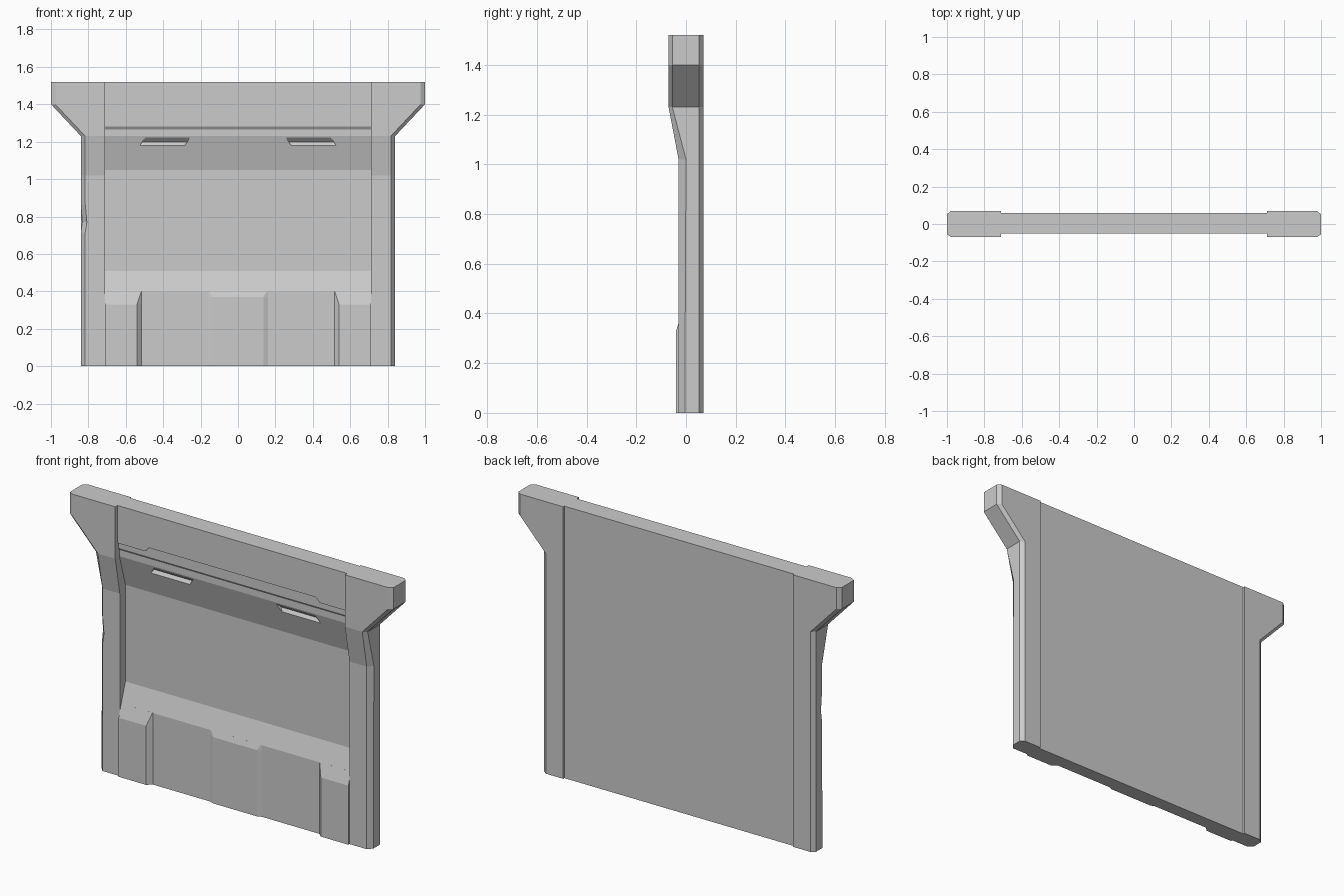
import bpy, bmesh

if "Cube" in bpy.data.objects:
    bpy.data.objects.remove(bpy.data.objects["Cube"])


def finish(name, bm):
    me = bpy.data.meshes.new(name)
    bm.to_mesh(me)
    bm.free()
    ob = bpy.data.objects.new(name, me)
    bpy.context.collection.objects.link(ob)
    return ob


def loft(name, rings):
    """Closed solid through rings that have equal point counts."""
    bm = bmesh.new()
    vs = [[bm.verts.new(p) for p in r] for r in rings]
    n = len(rings[0])
    for a, b in zip(vs, vs[1:]):
        for i in range(n):
            j = (i + 1) % n
            bm.faces.new((a[i], a[j], b[j], b[i]))
    bm.faces.new(vs[0])
    bm.faces.new(vs[-1])
    bmesh.ops.recalc_face_normals(bm, faces=bm.faces)
    return finish(name, bm)


def plate(name, outline):
    """Raised bevelled plate on the recessed wall, outline in x, z."""
    bm = bmesh.new()
    f = bm.faces.new([bm.verts.new((x, 0.02, z)) for x, z in outline])
    f.normal_update()
    if f.normal.y > 0:
        f.normal_flip()
    bmesh.ops.inset_region(bm, faces=[f], thickness=0.012, depth=0.009)
    return finish(name, bm)


def cut(ob, cutter):
    cutter.hide_render = True
    cutter.hide_viewport = True
    m = ob.modifiers.new("cut", 'BOOLEAN')
    m.object = cutter
    m.operation = 'DIFFERENCE'
    m.solver = 'EXACT'


# main wall panel: side profile (y, z) extruded along x
W = 0.71
profile = [(0.06, 0), (0.06, 1.52), (-0.043, 1.52), (-0.043, 1.28), (-0.033, 1.265),
           (-0.033, 1.23), (0.02, 1.05), (0.02, 0.51), (-0.017, 0.40), (-0.017, 0)]
panel = loft("wall_panel", [[(x, y, z) for y, z in profile] for x in (-W, W)])

# stepped top lip
lip = [(-W, 1.52), (-W, 1.31), (-0.54, 1.31), (-0.515, 1.335),
       (0.515, 1.335), (0.54, 1.31), (W, 1.31), (W, 1.52)]
loft("top_lip", [[(x, y, z) for x, z in lip] for y in (-0.05, 0.0)])

# pillars: z, outer x, front y, front edge of the outer side
levels = [(0, 0.84, -0.03, -0.005), (1.02, 0.84, -0.03, 0.0), (1.23, 0.84, -0.07, -0.055),
          (1.40, 1.0, -0.07, -0.055), (1.52, 1.0, -0.07, -0.055)]

for s, side in ((-1, "left"), (1, "right")):
    rings = [[(s * x, y, z) for x, y in
              ((W, f), (xo - 0.023, f), (xo, e), (xo, 0.052), (xo - 0.022, 0.07), (W, 0.07))]
             for z, xo, f, e in levels]
    pillar = loft(side + "_pillar", rings)

    # chipped edge on one pillar only
    if s < 0:
        chip = loft("chip_cutter", [
            [(-0.90, -0.06, z), (-0.817 + d, -0.06, z), (-0.817 + d, -0.031 + d, z),
             (-0.841 + d, -0.001 + d, z), (-0.90, -0.001 + d, z)]
            for z, d in ((0.71, 0), (0.77, 0.009), (0.87, 0))])
        cut(pillar, chip)

    # slots in the overhang
    slot = [(-0.08, 1.18), (-0.0183, 1.18), (-0.006, 1.198), (-0.03, 1.222), (-0.08, 1.222)]
    cutter = loft(side + "_slot_cutter",
                  [[(s * (x - k * (z - 1.18)), y, z) for y, z in slot]
                   for x, k in ((0.285, 0.7), (0.525, 0.7))])
    cut(panel, cutter)

    # lower corner blocks
    loft(side + "_lower_block", [
        [(s * 0.515, -0.017, z), (s * xf, yf, z), (s * W, yf, z), (s * W, 0.03, z), (s * 0.515, 0.03, z)]
        for z, xf, yf in ((0, 0.54, -0.04), (0.33, 0.54, -0.04), (0.40, 0.517, -0.0171))])

    # side plates with a jogged inner edge
    plate(side + "_side_plate", [(s * x, z) for x, z in (
        (0.68, 0.53), (0.68, 1.04), (0.45, 1.04), (0.45, 0.96), (0.405, 0.92),
        (0.405, 0.66), (0.45, 0.62), (0.45, 0.53))])

# centre plate with matching jogs
half = [(0.415, 0.53), (0.415, 0.61), (0.37, 0.65), (0.37, 0.93), (0.415, 0.97), (0.415, 1.04)]
plate("centre_plate", half + [(-x, z) for x, z in reversed(half)])

# lower centre rib
loft("centre_rib", [
    [(-0.16, -0.017, z), (-xf, yf, z), (xf, yf, z), (0.16, -0.017, z), (0.16, 0.03, z), (-0.16, 0.03, z)]
    for z, xf, yf in ((0, 0.135, -0.027), (0.37, 0.135, -0.027), (0.40, 0.155, -0.0171))])
